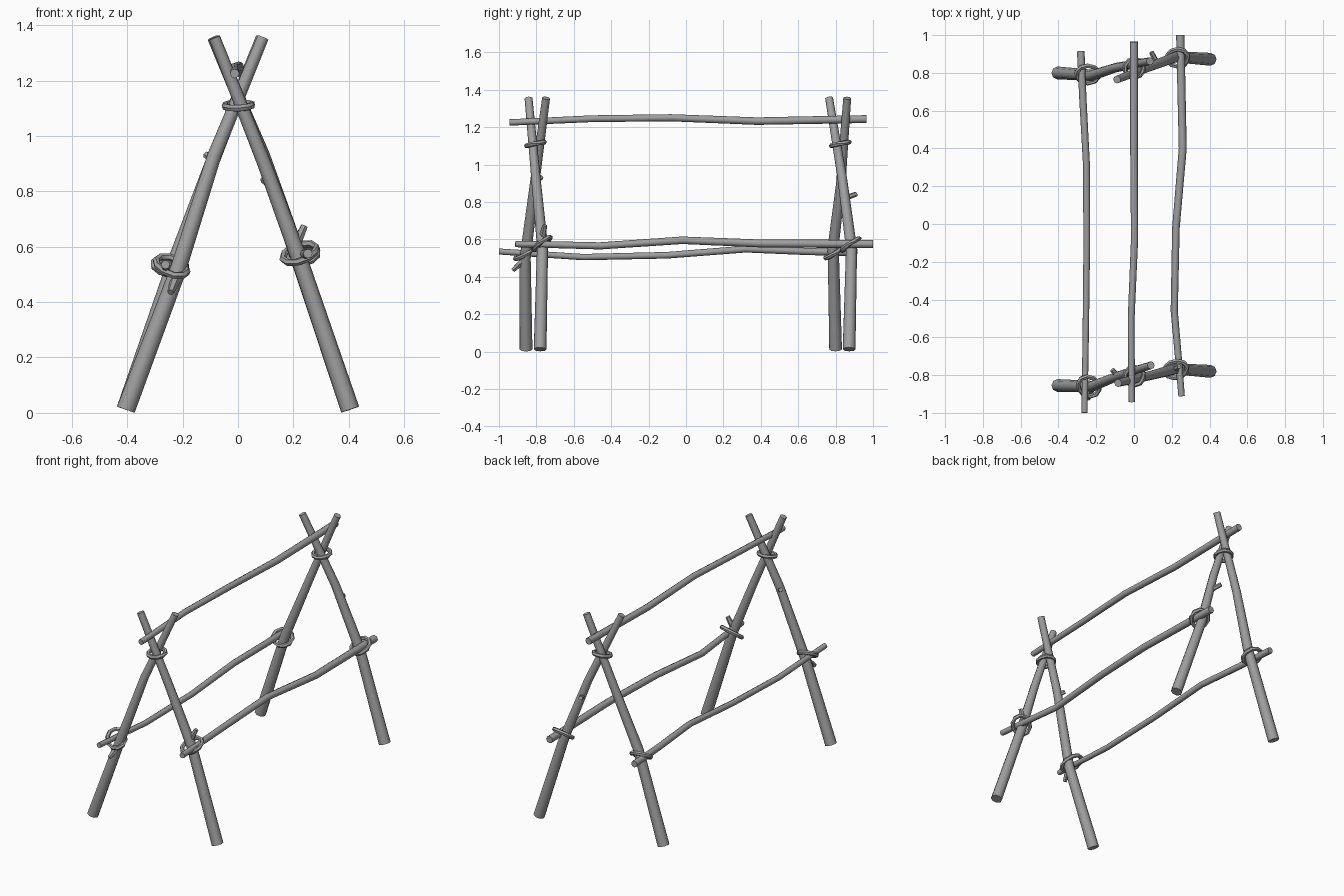
import bpy, bmesh, math
from mathutils import Vector

if "Cube" in bpy.data.objects:
    bpy.data.objects.remove(bpy.data.objects["Cube"], do_unlink=True)

wood = bpy.data.materials.new("grey_wood")
wood.use_nodes = True
GREY = (0.35, 0.35, 0.35, 1)
wood.diffuse_color = GREY
wood.node_tree.nodes["Principled BSDF"].inputs["Base Color"].default_value = GREY


def tube(name, points, r0, r1, sides=8, closed=False):
    """Sweep a polygon along a path, tapering from r0 to r1."""
    pts = [Vector(p) for p in points]
    n = len(pts)
    bm = bmesh.new()
    side = None
    rings = []
    for i, p in enumerate(pts):
        if closed:
            t = pts[(i + 1) % n] - pts[i - 1]
        else:
            t = pts[min(i + 1, n - 1)] - pts[max(i - 1, 0)]
        t.normalize()
        if side is None:
            side = t.orthogonal()
        side = (side - t * side.dot(t)).normalized()
        up = t.cross(side)
        r = r0 + (r1 - r0) * i / (n - 1)
        ring = []
        for k in range(sides):
            a = math.tau * k / sides
            ring.append(bm.verts.new(p + r * (math.cos(a) * side + math.sin(a) * up)))
        rings.append(ring)
    for i in range(n if closed else n - 1):
        a, b = rings[i], rings[(i + 1) % n]
        for k in range(sides):
            j = (k + 1) % sides
            bm.faces.new((a[k], a[j], b[j], b[k]))
    if not closed:
        bm.faces.new(rings[0][::-1])
        bm.faces.new(rings[-1])
    bmesh.ops.recalc_face_normals(bm, faces=bm.faces)
    mesh = bpy.data.meshes.new(name)
    bm.to_mesh(mesh)
    bm.free()
    mesh.materials.append(wood)
    obj = bpy.data.objects.new(name, mesh)
    bpy.context.collection.objects.link(obj)
    bpy.ops.object.select_all(action='DESELECT')
    obj.select_set(True)
    bpy.context.view_layer.objects.active = obj
    bpy.ops.object.shade_smooth_by_angle(angle=math.radians(50))
    return obj


def lashing(name, centre, u, v, r=0.013):
    """Closed rope loop spanned by the half axes u and v."""
    c, u, v = Vector(centre), Vector(u), Vector(v)
    angles = [math.tau * (k + 0.5) / 10 for k in range(10)]
    tube(name, [c + u * math.cos(a) + v * math.sin(a) for a in angles], r, r, 6, True)


# Crossed legs of both end frames
LEGS = {
    "front_right_leg": [(-0.405, -0.855, 0.012), (-0.222, -0.86, 0.5),
                        (-0.085, -0.805, 0.93), (0.09, -0.748, 1.355)],
    "front_left_leg": [(0.405, -0.78, 0.012), (0.22, -0.767, 0.56),
                       (0.095, -0.8, 0.9), (-0.085, -0.842, 1.355)],
    "back_right_leg": [(-0.405, 0.8, 0.012), (-0.22, 0.787, 0.56),
                       (-0.095, 0.828, 0.9), (0.085, 0.862, 1.355)],
    "back_left_leg": [(0.405, 0.872, 0.012), (0.222, 0.885, 0.55),
                      (0.09, 0.835, 0.93), (-0.09, 0.765, 1.355)],
}
for name, path in LEGS.items():
    tube(name, path, 0.034, 0.021)

# Ridge pole and the two side rails
tube("ridge_pole", [(-0.012, -0.943, 1.225), (-0.015, -0.5, 1.245), (0.003, -0.08, 1.25),
                    (0.0, 0.38, 1.232), (0.0, 0.965, 1.243)], 0.017, 0.021)
tube("right_rail", [(-0.262, -1.0, 0.535), (-0.255, -0.55, 0.505), (-0.25, -0.1, 0.515),
                    (-0.252, 0.32, 0.548), (-0.27, 0.65, 0.535), (-0.282, 0.915, 0.53)], 0.016, 0.02)
tube("left_rail", [(0.252, -0.912, 0.575), (0.238, -0.74, 0.572), (0.213, -0.46, 0.565),
                   (0.222, -0.02, 0.595), (0.258, 0.4, 0.578), (0.245, 1.0, 0.575)], 0.017, 0.022)

# Rope lashings at the apex and at the rail joints
for end, y in (("front", -0.805), ("back", 0.825)):
    lashing(end + "_apex_lashing", (0.002, y, 1.11), (0.05, 0, 0.002), (0, 0.048, 0.01))
lashing("front_right_lashing", (-0.24, -0.86, 0.53), (0.056, 0, -0.012), (-0.008, 0.052, 0.033))
lashing("front_left_lashing", (0.222, -0.77, 0.577), (0.06, 0, 0.012), (0.008, 0.045, 0.033))
lashing("back_right_lashing", (-0.245, 0.792, 0.53), (0.06, 0, -0.008), (0, 0.046, 0.03))
lashing("back_left_lashing", (0.232, 0.88, 0.572), (0.056, 0, 0.008), (0, 0.046, 0.032))

# Short branch stubs
STUBS = {
    "front_left_stub": [(0.205, -0.77, 0.6), (0.24, -0.755, 0.675)],
    "front_right_stub": [(-0.222, -0.865, 0.49), (-0.243, -0.925, 0.435)],
    "front_upper_stub": [(-0.09, -0.8, 0.915), (-0.115, -0.772, 0.932)],
    "back_upper_stub": [(0.122, 0.85, 0.82), (0.092, 0.91, 0.842)],
}
for name, path in STUBS.items():
    tube(name, path, 0.02 if "upper" not in name else 0.015, 0.013, 6)
